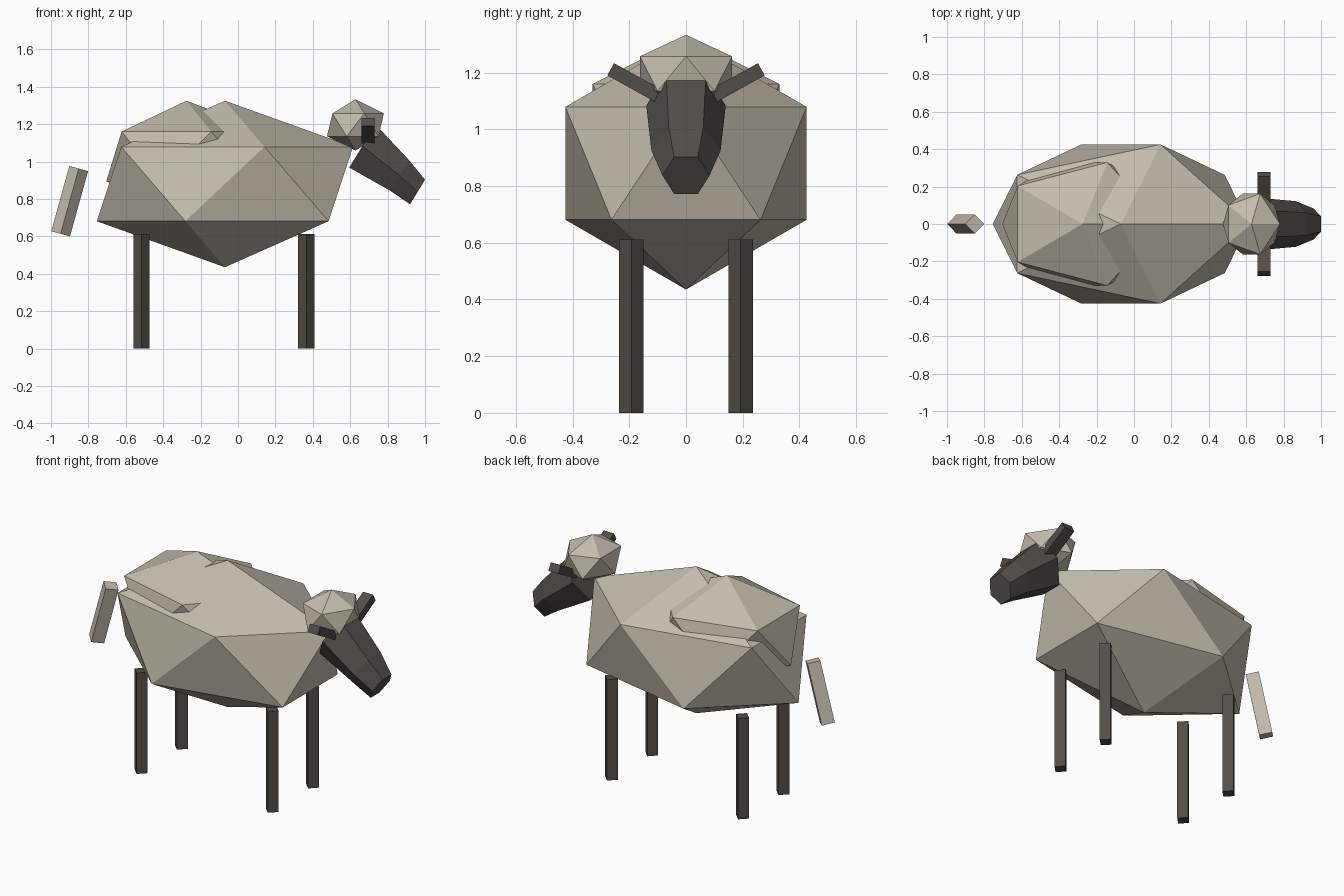
import bpy
import bmesh
import math
from mathutils import Vector

cube = bpy.data.objects.get("Cube")
if cube:
    bpy.data.objects.remove(cube, do_unlink=True)


def make_material(name, rgb):
    mat = bpy.data.materials.new(name)
    mat.use_nodes = True
    colour = (*rgb, 1.0)
    mat.diffuse_color = colour
    mat.node_tree.nodes["Principled BSDF"].inputs["Base Color"].default_value = colour
    return mat


WOOL = make_material("cream wool", (0.55, 0.50, 0.42))
DARK = make_material("dark brown skin", (0.085, 0.075, 0.066))


def finish(obj, name, mat):
    obj.name = name
    obj.data.name = name
    obj.data.materials.append(mat)
    return obj


def wool_ball(name, centre, scale):
    """Faceted twenty-sided ball, stretched to size."""
    bpy.ops.mesh.primitive_ico_sphere_add(subdivisions=1, radius=1, location=centre)
    obj = bpy.context.object
    obj.scale = scale
    return finish(obj, name, WOOL)


def post(name, centre, radius, length, tilt, mat):
    """Four-sided post with its corners on the x and y axes."""
    bpy.ops.mesh.primitive_cylinder_add(vertices=4, radius=radius, depth=length,
                                        location=centre, rotation=(0, tilt, 0))
    return finish(bpy.context.object, name, mat)


def loft(name, sections, sides, up, mat):
    """Skin polygon sections given as (x, z, half width, half height)."""
    bm = bmesh.new()
    rings = []
    for x, z, width, height in sections:
        ring = []
        for i in range(sides):
            a = math.tau * i / sides
            side = Vector((0, math.cos(a) * width, 0))
            rise = up * (math.sin(a) / math.sin(math.pi / 3) * height)
            ring.append(bm.verts.new(Vector((x, 0, z)) + side + rise))
        rings.append(ring)
    for a, b in zip(rings, rings[1:]):
        for i in range(sides):
            j = (i + 1) % sides
            bm.faces.new((a[i], a[j], b[j], b[i]))
    bm.faces.new(rings[0])
    bm.faces.new(rings[-1])
    bmesh.ops.recalc_face_normals(bm, faces=bm.faces)
    mesh = bpy.data.meshes.new(name)
    bm.to_mesh(mesh)
    bm.free()
    obj = bpy.data.objects.new(name, mesh)
    bpy.context.collection.objects.link(obj)
    return finish(obj, name, mat)


# Wool: body, rump and crown
wool_ball("body", (-0.07, 0, 0.88), (0.766, 0.5, 0.445))
wool_ball("rump", (-0.275, 0, 1.027), (0.48, 0.387, 0.298))
wool_ball("crown", (0.628, 0, 1.196), (0.17, 0.191, 0.137))

# Head: six-sided muzzle tapering to the nose
loft("head", [(0.665, 1.083, 0.14, 0.135),
              (0.865, 0.925, 0.122, 0.096),
              (0.96, 0.837, 0.083, 0.077)],
     6, Vector((0.52, 0, 0.854)), DARK)

# Ears
for side, label in ((1, "left"), (-1, "right")):
    bpy.ops.mesh.primitive_cube_add(size=1, location=(0.695, side * 0.18, 1.164),
                                    rotation=(side * math.radians(29), 0, 0))
    ear = bpy.context.object
    ear.scale = (0.068, 0.196, 0.049)
    finish(ear, label + "_ear", DARK)

# Legs
for x, end in ((0.365, "front"), (-0.515, "back")):
    for side, label in ((1, "left"), (-1, "right")):
        post(f"{end}_{label}_leg", (x, side * 0.193, 0.306), 0.043, 0.612, 0, DARK)

# Tail
post("tail", (-0.9, 0, 0.788), 0.052, 0.362, math.radians(15.5), WOOL)
